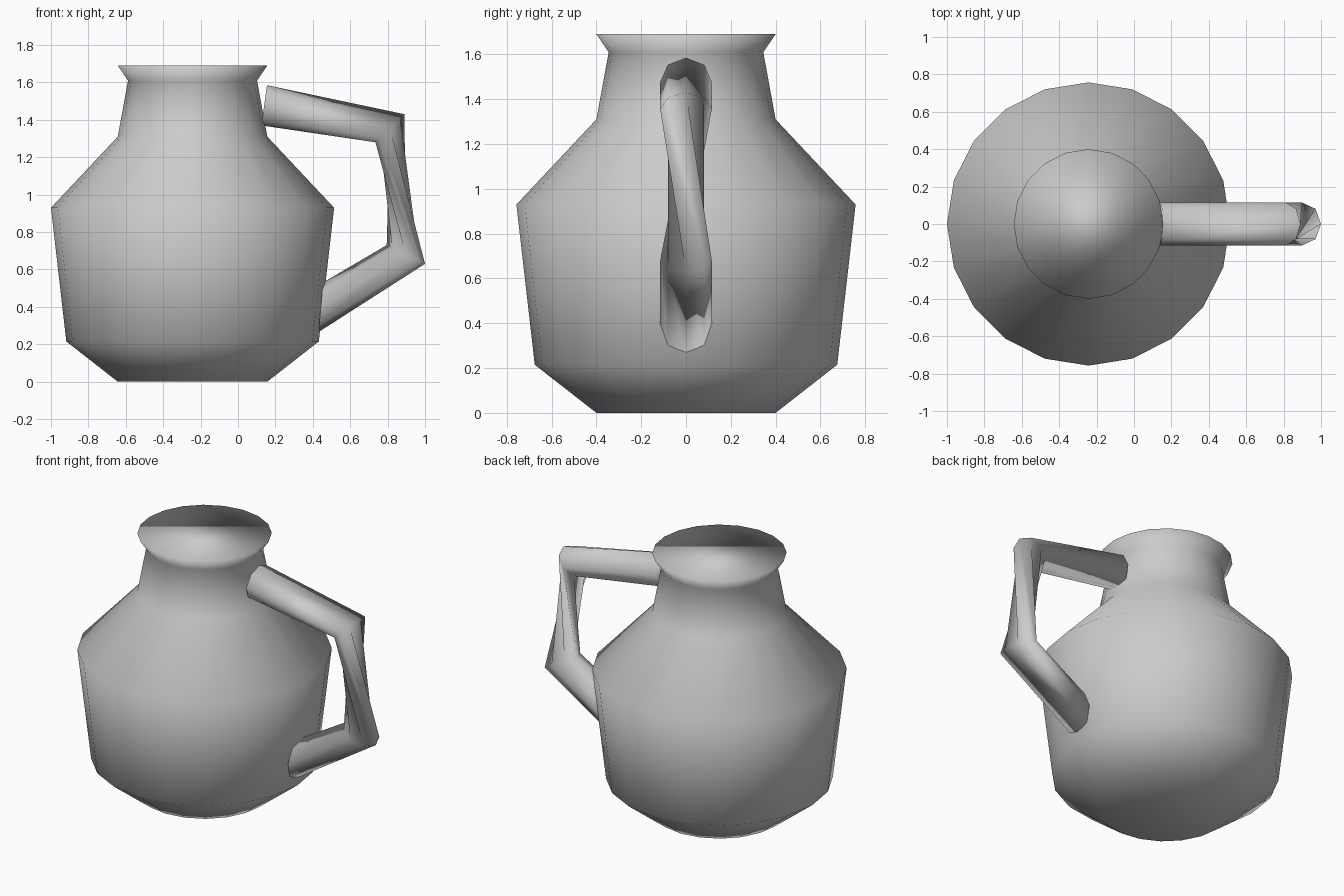
import bpy, bmesh
from math import cos, sin, tau
from mathutils import Vector

cube = bpy.data.objects.get("Cube")
if cube:
    bpy.data.objects.remove(cube)

GREY = (0.6, 0.6, 0.6, 1)
clay = bpy.data.materials.new("grey clay")
clay.use_nodes = True
clay.diffuse_color = GREY
clay.node_tree.nodes["Principled BSDF"].inputs["Base Color"].default_value = GREY


def ring(centre, u, v, sides):
    """Points of an ellipse spanned by the half-axes u and v."""
    return [centre + u * cos(tau * i / sides) + v * sin(tau * i / sides)
            for i in range(sides)]


def loft(name, rings, twists):
    """Skin a list of rings; twists holds the index shift for each span."""
    bm = bmesh.new()
    loops = [[bm.verts.new(p) for p in r] for r in rings]
    n = len(loops[0])
    for low, high, t in zip(loops, loops[1:], twists):
        for i in range(n):
            j = (i + 1) % n
            bm.faces.new((low[i], low[j], high[(j + t) % n], high[(i + t) % n]))
    bm.faces.new(loops[0][::-1])
    bm.faces.new(loops[-1])
    bmesh.ops.recalc_face_normals(bm, faces=bm.faces)
    mesh = bpy.data.meshes.new(name)
    bm.to_mesh(mesh)
    bm.free()
    mesh.shade_smooth()
    mesh.materials.append(clay)
    obj = bpy.data.objects.new(name, mesh)
    bpy.context.collection.objects.link(obj)
    return obj


# Jug body: closed lathe profile of (radius, height)
profile = [(0.40, 0), (0.675, 0.215), (0.757, 0.93),
           (0.40, 1.31), (0.345, 1.61), (0.40, 1.69)]
loft("jug_body",
     [ring(Vector((-0.243, 0, z)), Vector((r, 0, 0)), Vector((0, r, 0)), 20)
      for r, z in profile],
     [0] * 5)

# Handle: each section is (outer x, outer z, inner x, inner z)
sections = [(0.155, 1.585, 0.125, 1.37), (0.89, 1.43, 0.735, 1.28),
            (1.0, 0.63, 0.795, 0.73), (0.43, 0.265, 0.455, 0.53)]
rings = []
for ox, oz, ix, iz in sections:
    outer, inner = Vector((ox, 0, oz)), Vector((ix, 0, iz))
    rings.append(ring((outer + inner) / 2, (outer - inner) / 2,
                      Vector((0, 0.115, 0)), 8))
# The upright span is wrung by three facets
loft("handle", rings, [0, 3, 0])
